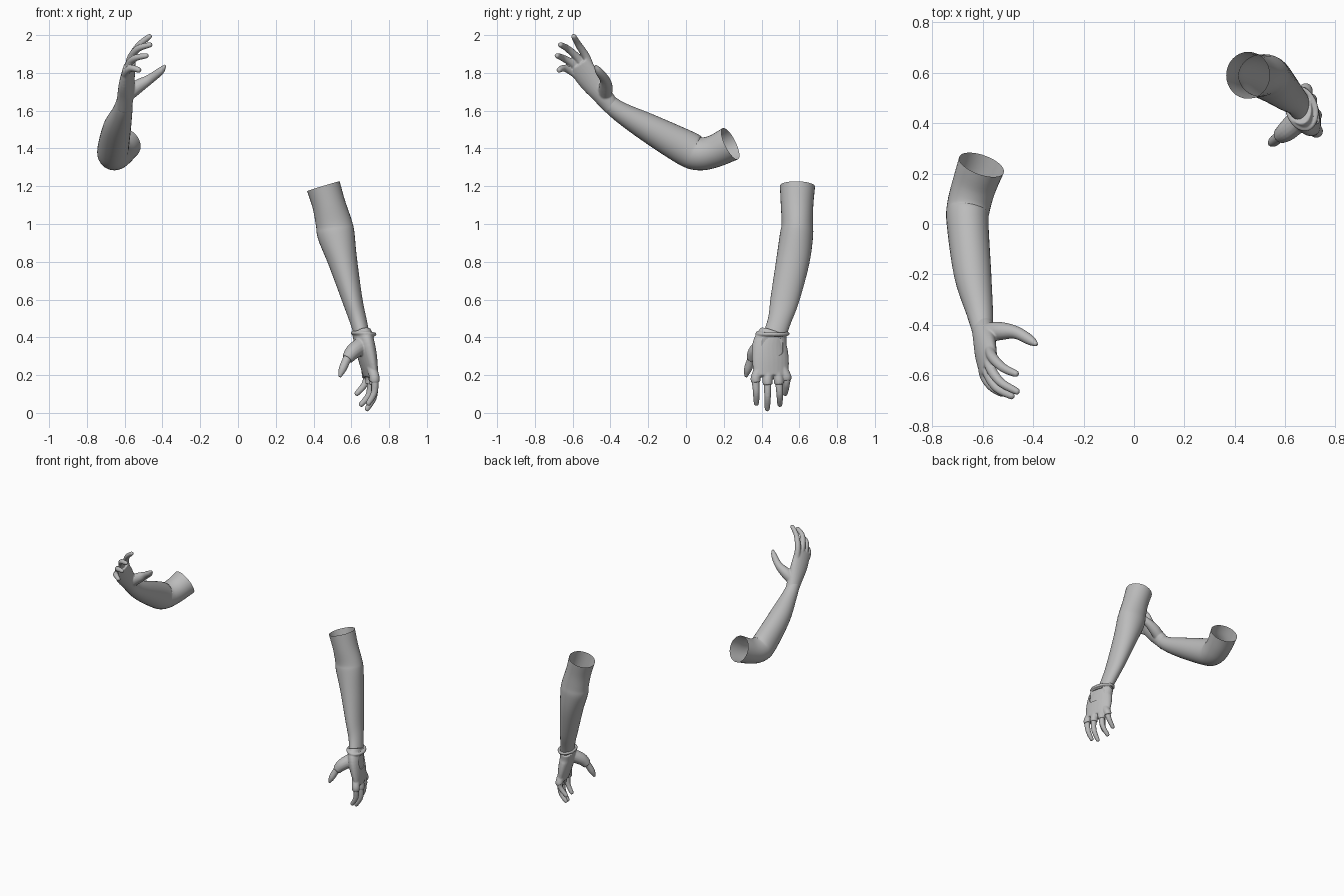
import bpy, bmesh, math
from mathutils import Vector as V, Matrix

if "Cube" in bpy.data.objects:
    bpy.data.objects.remove(bpy.data.objects["Cube"])

grey = bpy.data.materials.new("plain grey")
grey.use_nodes = True
grey.diffuse_color = (0.5, 0.5, 0.5, 1)
grey.node_tree.nodes["Principled BSDF"].inputs["Base Color"].default_value = (0.5, 0.5, 0.5, 1)


def spline(rows, steps):
    """Smooth curve through rows of numbers."""
    rows = [V(r) for r in rows]
    pts = [rows[0] * 2 - rows[1]] + rows + [rows[-1] * 2 - rows[-2]]
    out = []
    for a, b, c, d in zip(pts, pts[1:], pts[2:], pts[3:]):
        for i in range(steps):
            t = i / steps
            out.append(0.5 * (2 * b + (c - a) * t + (2 * a - 5 * b + 4 * c - d) * t * t
                              + (3 * b - a - 3 * c + d) * t ** 3))
    return out + [rows[-1]]


def loft(bm, rows, wide, grow=0.0, steps=5, sides=24, cap_start=True):
    """Sweep ellipses along rows of (x, y, z, half width, half depth)."""
    line = spline(rows, steps)
    rings = []
    for i, p in enumerate(line):
        tangent = (line[min(i + 1, len(line) - 1)] - line[max(i - 1, 0)])
        tangent = V(tangent[:3]).normalized()
        u = (wide - tangent * wide.dot(tangent)).normalized()
        w = tangent.cross(u)
        ring = []
        for k in range(sides):
            a = math.tau * k / sides
            ring.append(bm.verts.new(V(p[:3]) + u * math.cos(a) * (p[3] + grow)
                                     + w * math.sin(a) * (p[4] + grow)))
        rings.append(ring)
    for r, s in zip(rings, rings[1:]):
        for k in range(sides):
            n = (k + 1) % sides
            bm.faces.new((r[k], r[n], s[n], s[k]))
    bm.faces.new(rings[-1])
    if cap_start:
        bm.faces.new(rings[0])


def finish(name, bm, fuse=False):
    bmesh.ops.recalc_face_normals(bm, faces=bm.faces)
    mesh = bpy.data.meshes.new(name)
    bm.to_mesh(mesh)
    bm.free()
    obj = bpy.data.objects.new(name, mesh)
    bpy.context.collection.objects.link(obj)
    mesh.materials.append(grey)
    if fuse:
        remesh = obj.modifiers.new("fuse", 'REMESH')
        remesh.mode = 'VOXEL'
        remesh.voxel_size = 0.004
        soft = obj.modifiers.new("soften", 'SMOOTH')
        soft.factor = 0.5
        soft.iterations = 8
    return obj


def apply_all(obj):
    bpy.ops.object.select_all(action='DESELECT')
    obj.select_set(True)
    bpy.context.view_layer.objects.active = obj
    for m in list(obj.modifiers):
        bpy.ops.object.modifier_apply(modifier=m.name)
    bpy.ops.object.shade_smooth_by_angle(angle=math.radians(50))


def hand_parts(bm, palm, fingers, thumb, wide, grow=0.0, sleeves=False):
    """Palm, four fingers and thumb; sleeves keeps only the finger roots."""
    loft(bm, palm, wide, grow)
    root = V(palm[1][:3])
    for points in fingers:
        base, mid, tip = [V(p) for p in points]
        inner = base.lerp(root, 0.4)
        if sleeves:
            rows = [(*inner, .02, .02), (*base, .02, .02), (*base.lerp(mid, .35), .019, .019)]
        else:
            end = tip.lerp(mid, 0.15)
            rows = [(*inner, .02, .02), (*base, .021, .02), (*mid, .018, .018),
                    (*end, .014, .014), (*tip, .006, .006)]
        loft(bm, rows, wide, grow, sides=14)
    loft(bm, thumb[:3] if sleeves else thumb, wide, grow, sides=16)


# Raised right arm
bm = bmesh.new()
loft(bm, [(-.605, .235, 1.425, .094, .092), (-.635, .15, 1.385, .088, .086),
          (-.656, .07, 1.372, .086, .088), (-.66, 0, 1.402, .083, .094),
          (-.64, -.2, 1.51, .074, .075), (-.612, -.35, 1.595, .053, .053),
          (-.6, -.43, 1.66, .04, .042)], V((1, 0, 0)), sides=32, cap_start=False)
apply_all(finish("right_arm", bm))

# Right hand
bm = bmesh.new()
hand_parts(
    bm,
    [(-.604, -.39, 1.615, .044, .042), (-.595, -.445, 1.685, .054, .042),
     (-.588, -.505, 1.76, .066, .036), (-.575, -.57, 1.845, .066, .025)],
    [[(-.56, -.53, 1.888), (-.52, -.57, 1.95), (-.46, -.598, 2.0)],
     [(-.57, -.57, 1.875), (-.53, -.627, 1.928), (-.455, -.67, 1.952)],
     [(-.58, -.592, 1.842), (-.545, -.65, 1.878), (-.475, -.688, 1.893)],
     [(-.595, -.595, 1.8), (-.565, -.645, 1.825), (-.515, -.678, 1.812)]],
    [(-.59, -.43, 1.68, .036, .036), (-.535, -.425, 1.725, .037, .037),
     (-.47, -.43, 1.765, .026, .026), (-.41, -.462, 1.81, .02, .02),
     (-.385, -.48, 1.84, .007, .007)],
    V((-.045, -.065, -.085)))
apply_all(finish("right_hand", bm, fuse=True))

# Lowered left arm
bm = bmesh.new()
loft(bm, [(.452, .59, 1.2, .093, .09), (.482, .588, 1.1, .086, .088),
          (.508, .589, 1.0, .083, .096), (.52, .585, .94, .088, .098),
          (.555, .565, .8, .088, .077), (.605, .523, .6, .076, .054),
          (.636, .495, .49, .062, .045), (.66, .465, .4, .06, .04)],
     V((0, 1, 0)), sides=32, cap_start=False)
apply_all(finish("left_arm", bm))

# Left hand and the fingerless glove over it
wide = V((-.05, .17, 0)).normalized()
palm = [(.655, .465, .425, .068, .042), (.672, .445, .36, .088, .042),
        (.688, .447, .28, .094, .036), (.703, .452, .195, .088, .024)]
fingers = [[(.722, .37, .19), (.722, .372, .11), (.685, .373, .04)],
           [(.718, .432, .18), (.72, .432, .09), (.678, .43, .01)],
           [(.7, .49, .18), (.695, .496, .1), (.645, .497, .035)],
           [(.682, .53, .195), (.67, .532, .15), (.622, .523, .093)]]
thumb = [(.66, .42, .36, .04, .04), (.61, .372, .325, .035, .035),
         (.578, .348, .285, .024, .024), (.553, .327, .23, .021, .021),
         (.538, .317, .19, .008, .008)]
bm = bmesh.new()
hand_parts(bm, palm, fingers, thumb, wide)
apply_all(finish("left_hand", bm, fuse=True))

bm = bmesh.new()
hand_parts(bm, palm, fingers, thumb, wide, grow=0.007, sleeves=True)
out = V((wide.y, -wide.x, 0))
turn = Matrix((out, wide, V((0, 0, 1)))).transposed().to_4x4()
# Rolled cuff
cuff = [V((.055 * math.cos(a), .082 * math.sin(a), -.004 * math.cos(a)))
        for a in [math.tau * k / 32 for k in range(32)]]
place = Matrix.Translation((.665, .458, .42)) @ turn
loops = []
for p in cuff:
    side = V((p.x, p.y, 0)).normalized()
    loops.append([bm.verts.new(place @ (p + side * .011 * math.cos(b) + V((0, 0, .011 * math.sin(b)))))
                  for b in [math.tau * k / 8 for k in range(8)]])
for i, r in enumerate(loops):
    s = loops[(i + 1) % len(loops)]
    for k in range(8):
        n = (k + 1) % 8
        bm.faces.new((r[k], r[n], s[n], s[k]))
glove = finish("left_glove", bm, fuse=True)
apply_all(glove)

# Rounded opening on the back of the glove
bm = bmesh.new()
bmesh.ops.create_cube(bm, size=1)
bmesh.ops.scale(bm, vec=(.05, .12, .095), verts=bm.verts)
lengthwise = [e for e in bm.edges if abs(e.verts[0].co.x - e.verts[1].co.x) > .01]
bmesh.ops.bevel(bm, geom=lengthwise, offset=.028, segments=5, profile=.5, affect='EDGES')
bmesh.ops.transform(bm, matrix=Matrix.Translation(V((.673, .445, .352)) + out * .058) @ turn, verts=bm.verts)
cutter = finish("opening_cutter", bm)
cutter.hide_render = True
cut = glove.modifiers.new("opening", 'BOOLEAN')
cut.operation = 'DIFFERENCE'
cut.solver = 'EXACT'
cut.object = cutter
apply_all(glove)
bpy.data.objects.remove(cutter)
